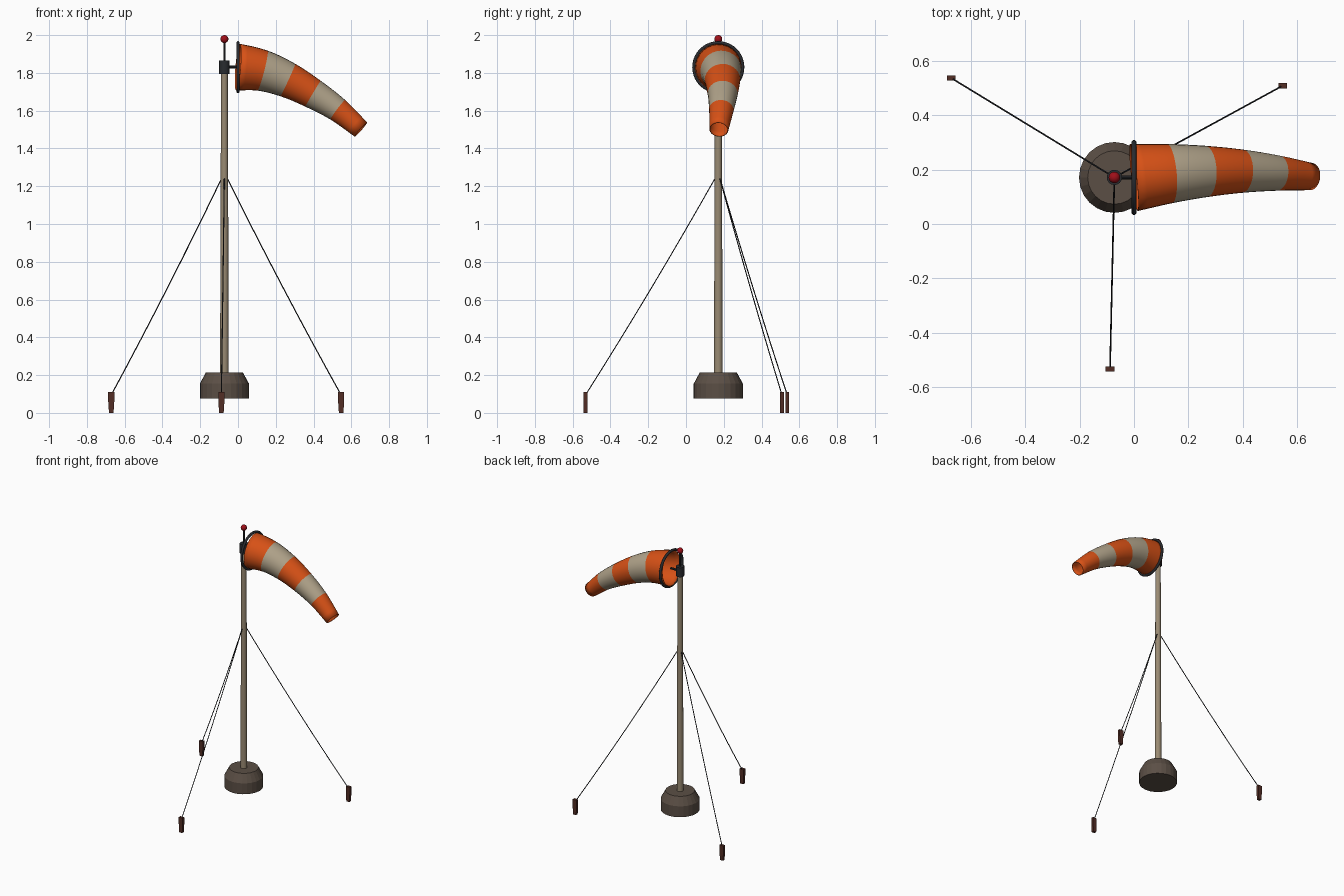
import bpy, bmesh, math
from mathutils import Vector

if "Cube" in bpy.data.objects:
    bpy.data.objects.remove(bpy.data.objects["Cube"])

PX, PY = -0.072, 0.171          # mast axis
HUB_Z = 1.83


def material(name, rgb):
    m = bpy.data.materials.new(name)
    m.diffuse_color = (*rgb, 1)
    m.use_nodes = True
    m.node_tree.nodes["Principled BSDF"].inputs["Base Color"].default_value = m.diffuse_color
    return m


ORANGE = material("orange cloth", (0.68, 0.082, 0.008))
CREAM = material("cream cloth", (0.43, 0.36, 0.25))
POLE = material("tan pole", (0.32, 0.255, 0.17))
STONE = material("brown stone", (0.105, 0.078, 0.06))
METAL = material("dark metal", (0.022, 0.024, 0.028))
RED = material("red lamp", (0.35, 0.005, 0.01))
WOOD = material("peg wood", (0.085, 0.026, 0.018))


def finish(name, bm, mats, smooth=True):
    bmesh.ops.recalc_face_normals(bm, faces=bm.faces)
    me = bpy.data.meshes.new(name)
    bm.to_mesh(me)
    bm.free()
    ob = bpy.data.objects.new(name, me)
    bpy.context.collection.objects.link(ob)
    for m in mats:
        me.materials.append(m)
    if smooth:
        bpy.ops.object.select_all(action='DESELECT')
        ob.select_set(True)
        bpy.context.view_layer.objects.active = ob
        bpy.ops.object.shade_smooth_by_angle(angle=math.radians(35))
    return ob


def sweep(name, path, radii, sides, mats, caps=True, stripe=0, smooth=True):
    """Round tube along a path; stripe = rings per colour band."""
    bm = bmesh.new()
    path = [Vector(p) for p in path]
    rings = []
    for i, p in enumerate(path):
        t = (path[min(i + 1, len(path) - 1)] - path[max(i - 1, 0)]).normalized()
        ref = Vector((0, 1, 0)) if abs(t.y) < 0.9 else Vector((1, 0, 0))
        u = t.cross(ref).normalized()
        v = t.cross(u)
        rings.append([bm.verts.new(p + radii[i] * (u * math.cos(a) + v * math.sin(a)))
                      for a in (2 * math.pi * k / sides for k in range(sides))])
    for i in range(len(rings) - 1):
        for k in range(sides):
            j = (k + 1) % sides
            f = bm.faces.new((rings[i][k], rings[i][j], rings[i + 1][j], rings[i + 1][k]))
            if stripe:
                f.material_index = (i // stripe) % 2
    if caps:
        bm.faces.new(rings[0])
        bm.faces.new(rings[-1])
    return finish(name, bm, mats, smooth)


def upright(name, profile, sides, mat, smooth=True):
    """Stacked (radius, z) rings around the mast axis."""
    return sweep(name, [(PX, PY, z) for r, z in profile], [r for r, z in profile],
                 sides, [mat], smooth=smooth)


# Mast, footing, hub and lamp
upright("base_block", [(0.13, 0.075), (0.13, 0.155), (0.098, 0.214)], 24, STONE, False)
upright("mast", [(0.023, 0.2), (0.018, 1.8)], 16, POLE)
upright("swivel_hub", [(0.028, 1.795), (0.028, 1.865)], 16, METAL)
upright("lamp_rod", [(0.006, 1.86), (0.006, 1.97)], 10, METAL)
bm = bmesh.new()
bmesh.ops.create_uvsphere(bm, u_segments=20, v_segments=12, radius=0.021)
bmesh.ops.translate(bm, verts=bm.verts, vec=(PX, PY, 1.979))
finish("red_lamp", bm, [RED])

# Arm and hoop
sweep("hoop_arm", [(PX, PY, HUB_Z), (0.004, PY, HUB_Z)], [0.008] * 2, 10, [METAL])
bpy.ops.mesh.primitive_torus_add(major_radius=0.129, minor_radius=0.009, major_segments=40,
                                 minor_segments=10, location=(0, PY, HUB_Z),
                                 rotation=(0, math.pi / 2, 0))
hoop = bpy.context.object
hoop.name = "hoop"
hoop.data.materials.append(METAL)
bpy.ops.object.shade_smooth_by_angle(angle=math.radians(40))

# Sock: centre line at the stripe borders, smoothed with a spline
keys = [Vector(k) for k in ((0, 0.171, 1.83), (0.13, 0.185, 1.812), (0.264, 0.193, 1.762),
                            (0.397, 0.194, 1.69), (0.528, 0.187, 1.605), (0.651, 0.174, 1.5))]
pts = [2 * keys[0] - keys[1] + Vector((0, 0, -0.016))] + keys + [2 * keys[-1] - keys[-2]]
STEPS = 4
line = []
for i in range(1, len(pts) - 2):
    a, b, c, d = pts[i - 1:i + 3]
    for s in range(STEPS):
        t = s / STEPS
        line.append(0.5 * (2 * b + (c - a) * t + (2 * a - 5 * b + 4 * c - d) * t * t
                           + (3 * b - a - 3 * c + d) * t ** 3))
line.append(keys[-1])
n = len(line) - 1
sock = sweep("wind_sock", line, [0.124 - 0.074 * i / n for i in range(n + 1)], 28,
             [ORANGE, CREAM], caps=False, stripe=STEPS)
shell = sock.modifiers.new("cloth", 'SOLIDIFY')
shell.thickness = 0.004

# Guy wires and pegs
for i, (x, y) in enumerate([(-0.671, 0.536), (0.546, 0.508), (-0.088, -0.532)], 1):
    top = Vector((PX, PY, 1.272))
    foot = Vector((x, y, 0.095))
    wire = []
    for s in range(9):
        t = s / 8
        wire.append(top.lerp(foot, t) - Vector((0, 0, 0.07 * t * (1 - t))))
    sweep(f"guy_wire_{i}", wire, [0.003] * 9, 6, [METAL])

    bm = bmesh.new()
    levels = [[bm.verts.new((x + sx * w, y + sy * 0.0095, z))
               for sx, sy in ((-1, -1), (1, -1), (1, 1), (-1, 1))]
              for w, z in ((0.012, 0), (0.016, 0.06), (0.016, 0.11))]
    for lo, hi in zip(levels, levels[1:]):
        for k in range(4):
            j = (k + 1) % 4
            bm.faces.new((lo[k], lo[j], hi[j], hi[k]))
    bm.faces.new(levels[0])
    bm.faces.new(levels[-1])
    finish(f"ground_peg_{i}", bm, [WOOD], False)
